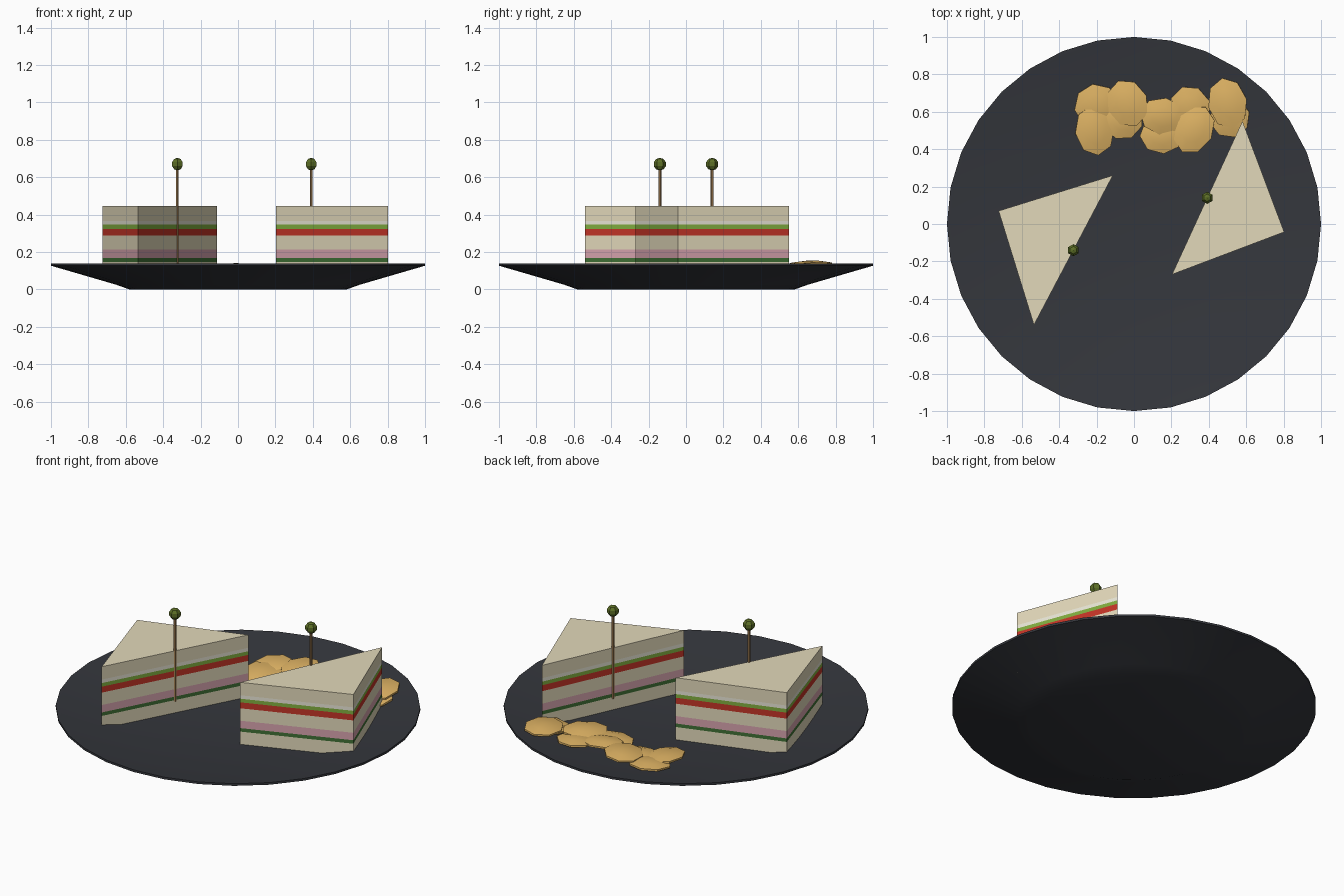
import bpy, bmesh, math
from mathutils import Vector, Matrix

if "Cube" in bpy.data.objects:
    bpy.data.objects.remove(bpy.data.objects["Cube"])


def mat(name, r, g, b):
    m = bpy.data.materials.new(name)
    m.diffuse_color = (r, g, b, 1)
    m.use_nodes = True
    m.node_tree.nodes["Principled BSDF"].inputs["Base Color"].default_value = m.diffuse_color
    return m


SLATE = mat("slate", 0.035, 0.038, 0.046)
BREAD = mat("bread", 0.76, 0.69, 0.49)
DARK_GREEN = mat("dark_green", 0.05, 0.16, 0.035)
PINK = mat("pink", 0.68, 0.37, 0.42)
RED = mat("red", 0.55, 0.035, 0.02)
GREEN = mat("green", 0.22, 0.42, 0.05)
CREAM = mat("cream", 0.82, 0.80, 0.68)
GOLD = mat("gold", 0.75, 0.46, 0.13)
OLIVE = mat("olive", 0.11, 0.16, 0.02)
WOOD = mat("wood", 0.38, 0.22, 0.09)


def finish(bm, name, material, smooth=None):
    bmesh.ops.recalc_face_normals(bm, faces=bm.faces)
    me = bpy.data.meshes.new(name)
    bm.to_mesh(me)
    bm.free()
    ob = bpy.data.objects.new(name, me)
    bpy.context.collection.objects.link(ob)
    me.materials.append(material)
    if smooth:
        bpy.ops.object.select_all(action='DESELECT')
        ob.select_set(True)
        bpy.context.view_layer.objects.active = ob
        bpy.ops.object.shade_smooth_by_angle(angle=math.radians(smooth))
    return ob


def lathe(name, profile, n, material, smooth):
    """Closed solid of revolution from (radius, z) rings, capped both ends."""
    bm = bmesh.new()
    rings = [[bm.verts.new((r * math.cos(2 * math.pi * i / n),
                            r * math.sin(2 * math.pi * i / n), z))
              for i in range(n)] for r, z in profile]
    for a, b in zip(rings, rings[1:]):
        for i in range(n):
            j = (i + 1) % n
            bm.faces.new((a[i], a[j], b[j], b[i]))
    bm.faces.new(rings[0])
    bm.faces.new(rings[-1])
    return finish(bm, name, material, smooth)


def prism(name, pts, z0, z1, material):
    bm = bmesh.new()
    lo = [bm.verts.new((x, y, z0)) for x, y in pts]
    hi = [bm.verts.new((x, y, z1)) for x, y in pts]
    n = len(pts)
    bm.faces.new(lo)
    bm.faces.new(hi)
    for i in range(n):
        j = (i + 1) % n
        bm.faces.new((lo[i], lo[j], hi[j], hi[i]))
    finish(bm, name, material)


# Plate: shallow dish with flat floor and sloping rim
lathe("plate", [(0.58, 0), (0.65, 0.025), (1.0, 0.127), (1.0, 0.14),
                (0.98, 0.138), (0.64, 0.069)], 32, SLATE, 30)

# Sandwich layers, bottom to top: name, top height, material
LAYERS = [("bottom_bread", 0.147, BREAD), ("lower_lettuce", 0.168, DARK_GREEN),
          ("ham", 0.213, PINK), ("middle_bread", 0.288, BREAD),
          ("tomato", 0.324, RED), ("upper_lettuce", 0.346, GREEN),
          ("cheese", 0.367, CREAM), ("top_bread", 0.445, BREAD)]

# Each wedge: corner A, right-angle corner, corner B
WEDGES = {"left": [(-0.535, -0.54), (-0.724, 0.07), (-0.113, 0.26)],
          "right": [(0.203, -0.27), (0.803, -0.043), (0.58, 0.55)]}

for side, tri in WEDGES.items():
    z = 0.07
    for layer, top, m in LAYERS:
        prism(f"{side}_{layer}", tri, z, top, m)
        z = top
    # Pick through the middle of the long cut face, olive on top
    px, py = (tri[0][0] + tri[2][0]) / 2, (tri[0][1] + tri[2][1]) / 2
    bm = bmesh.new()
    bmesh.ops.create_cone(bm, cap_ends=True, segments=6, radius1=0.008,
                          radius2=0.008, depth=0.53,
                          matrix=Matrix.Translation((px, py, 0.405)))
    finish(bm, f"{side}_pick", WOOD)
    bm = bmesh.new()
    bmesh.ops.create_uvsphere(bm, u_segments=6, v_segments=5, radius=0.034,
                              matrix=Matrix.Translation((px, py, 0.67)))
    finish(bm, f"{side}_olive", OLIVE)


def chip(name, x, y, z, rx, ry, turn, tilt_x, tilt_y):
    """Thin domed eight-sided crisp."""
    bm = bmesh.new()
    n = 8

    def disc(dz):
        c = bm.verts.new((0, 0, 0.018 + dz))
        rings = []
        for f in (0.55, 1.0):
            rings.append([bm.verts.new((
                rx * f * math.cos(2 * math.pi * i / n),
                ry * f * math.sin(2 * math.pi * i / n),
                0.018 * (1 - f * f) + dz)) for i in range(n)])
        for i in range(n):
            j = (i + 1) % n
            bm.faces.new((c, rings[0][i], rings[0][j]))
            bm.faces.new((rings[0][i], rings[1][i], rings[1][j], rings[0][j]))
        return rings[1]

    a, b = disc(0), disc(-0.01)
    for i in range(n):
        j = (i + 1) % n
        bm.faces.new((a[i], a[j], b[j], b[i]))
    bm.transform(Matrix.Translation((x, y, z))
                 @ Matrix.Rotation(math.radians(tilt_x), 4, 'X')
                 @ Matrix.Rotation(math.radians(tilt_y), 4, 'Y')
                 @ Matrix.Rotation(math.radians(turn), 4, 'Z'))
    finish(bm, name, GOLD, 40)


# Heap of crisps: x, y, z, radii, turn, tilts
CHIPS = [(-0.20, 0.63, 0.098, 0.12, 0.12, 10, 6, 0),
         (-0.06, 0.56, 0.092, 0.11, 0.11, 25, 4, 3),
         (0.15, 0.48, 0.090, 0.12, 0.105, 5, 3, -3),
         (0.30, 0.62, 0.103, 0.11, 0.12, 20, 6, 0),
         (0.51, 0.57, 0.113, 0.11, 0.11, 15, 5, -5),
         (-0.21, 0.50, 0.098, 0.105, 0.135, 8, 4, 4),
         (-0.035, 0.645, 0.122, 0.11, 0.13, 22, 4, -4),
         (0.155, 0.575, 0.112, 0.125, 0.10, -10, 4, 4),
         (0.32, 0.505, 0.112, 0.105, 0.135, -28, 3, -4),
         (0.50, 0.645, 0.136, 0.105, 0.138, 12, 4, -3)]
for k, c in enumerate(CHIPS):
    chip(f"crisp_{k + 1}", *c)
